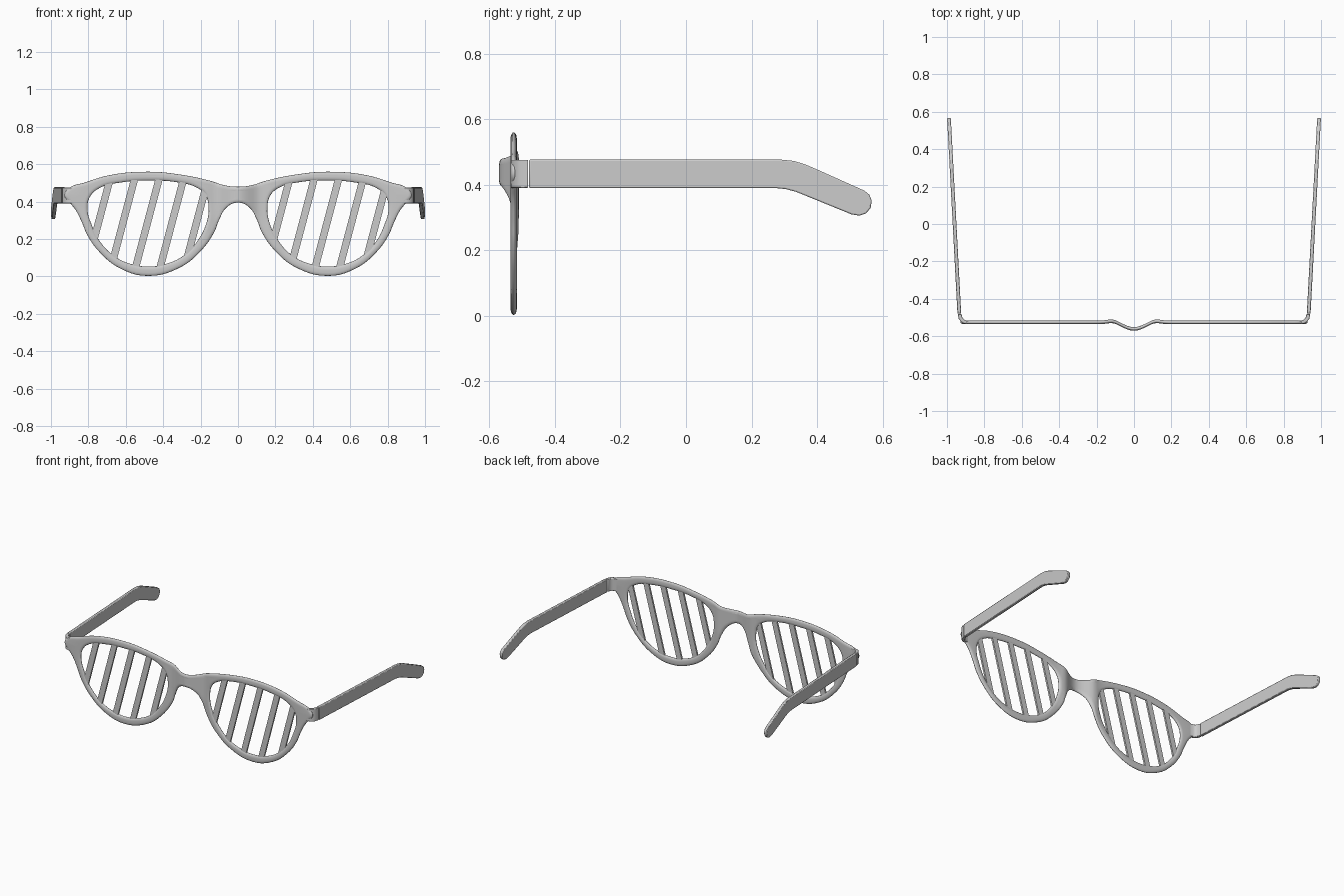
import bpy, bmesh, math
from mathutils import Vector

if "Cube" in bpy.data.objects:
    bpy.data.objects.remove(bpy.data.objects["Cube"])

Y0 = -0.526  # centre plane of the front

# Right half of the outer outline, bridge top to bridge bottom (x, z)
HALF = [(0.07, .487), (.15, .512), (.31, .545), (.48, .56), (.69, .541), (.82, .502),
        (.90, .475), (.928, .435), (.90, .395), (.868, .355), (.835, .29), (.805, .22),
        (.74, .13), (.63, .043), (.48, .003), (.31, .048), (.205, .13), (.128, .235),
        (.10, .305), (.06, .37)]
OUTER = [(0, .48)] + HALF + [(0, .395)] + [(-x, z) for x, z in reversed(HALF)]
# Right lens opening
HOLE = [(.475, .513), (.63, .502), (.74, .473), (.792, .425), (.805, .36), (.783, .278),
        (.74, .19), (.66, .108), (.58, .069), (.48, .053), (.39, .066), (.29, .112),
        (.217, .19), (.17, .283), (.157, .364), (.174, .435), (.22, .475), (.32, .503)]
HOLE_L = [(-x, z) for x, z in HOLE]


def select(ob):
    bpy.ops.object.select_all(action='DESELECT')
    ob.select_set(True)
    bpy.context.view_layer.objects.active = ob


def prism(name, pts, to3d, lo, hi, bevel=0.0, mirror=False):
    """Extrude a 2D outline between lo and hi; to3d maps (u, v, w) to space."""
    bm = bmesh.new()
    a = [bm.verts.new(to3d(u, v, lo)) for u, v in pts]
    b = [bm.verts.new(to3d(u, v, hi)) for u, v in pts]
    bm.faces.new(a)
    bm.faces.new(b[::-1])
    for i in range(len(pts)):
        j = (i + 1) % len(pts)
        bm.faces.new((a[j], a[i], b[i], b[j]))
    bmesh.ops.recalc_face_normals(bm, faces=bm.faces)
    me = bpy.data.meshes.new(name)
    bm.to_mesh(me)
    bm.free()
    ob = bpy.data.objects.new(name, me)
    bpy.context.collection.objects.link(ob)
    select(ob)
    bpy.ops.object.shade_smooth_by_angle(angle=math.radians(35))
    if bevel:
        m = ob.modifiers.new("Bevel", 'BEVEL')
        m.width, m.segments, m.limit_method = bevel, 2, 'ANGLE'
        m.angle_limit = math.radians(40)
    if mirror:
        ob.modifiers.new("Mirror", 'MIRROR')
    return ob


# Front frame: filled outline with two openings and soft rounded edges
cu = bpy.data.curves.new("front_frame", 'CURVE')
cu.dimensions, cu.fill_mode, cu.resolution_u = '2D', 'BOTH', 5
cu.bevel_depth, cu.offset, cu.bevel_resolution = 0.019, -0.019, 4
for pts in (OUTER, HOLE, HOLE_L):
    s = cu.splines.new('BEZIER')
    s.bezier_points.add(len(pts) - 1)
    s.use_cyclic_u = True
    for p, (x, z) in zip(s.bezier_points, pts):
        p.co = (x, z, 0)
        p.handle_left_type = p.handle_right_type = 'AUTO'
frame = bpy.data.objects.new("front_frame", cu)
bpy.context.collection.objects.link(frame)
select(frame)
bpy.ops.object.convert(target='MESH')
frame = bpy.context.view_layer.objects.active
bm = bmesh.new()
bm.from_mesh(frame.data)
for v in bm.verts:
    x, z, d = v.co
    v.co = (x, Y0 - d * 0.5, z)
bmesh.ops.remove_doubles(bm, verts=bm.verts, dist=1e-4)
for i in range(-8, 9):
    bmesh.ops.bisect_plane(bm, geom=bm.verts[:] + bm.edges[:] + bm.faces[:],
                           plane_co=(i * 0.02 + 0.0007, 0, 0), plane_no=(1, 0, 0))
# Bow the bridge forward
for v in bm.verts:
    x = abs(v.co.x)
    if x < 0.12:
        v.co.y -= 0.035 * (0.5 + 0.5 * math.cos(math.pi * x / 0.12))
    v.co.y += 0.006 * math.exp(-((x - 0.12) / 0.035) ** 2)
bmesh.ops.recalc_face_normals(bm, faces=bm.faces)
bm.to_mesh(frame.data)
bm.free()
select(frame)
bpy.ops.object.shade_smooth_by_angle(angle=math.radians(40))


# Slanted slats, clipped to each opening
def inside(x, z, poly):
    hit = False
    for (x1, z1), (x2, z2) in zip(poly, poly[1:] + poly[:1]):
        if (z1 > z) != (z2 > z) and x < x1 + (z - z1) * (x2 - x1) / (z2 - z1):
            hit = not hit
    return hit


def reach(xc, poly, step):
    z = 0.28
    while inside(xc + 0.265 * (z - 0.28), z, poly):
        z += step
    z += math.copysign(0.016, step)
    return (xc + 0.265 * (z - 0.28), z)


for side, poly, shift in (("left", HOLE_L, 0), ("right", HOLE, 0.96)):
    for k in range(5):
        xc = -0.748 + 0.131 * k + shift
        pts = [reach(xc - .02, poly, -.004), reach(xc + .02, poly, -.004),
               reach(xc + .02, poly, .004), reach(xc - .02, poly, .004)]
        prism(f"{side}_slat_{k + 1}", pts, lambda u, v, w: (u, w, v), Y0 - .006, Y0 + .006)

# Corner pieces turning back from the front to the arms
CORNER = [(.86, -.533), (.895, -.535), (.912, -.531), (.927, -.521), (.937, -.507), (.942, -.482),
          (.922, -.482), (.918, -.499), (.911, -.509), (.90, -.515), (.86, -.518)]
prism("corner_piece", CORNER, lambda u, v, w: (u, v, w), .391, .476, .003, True)

# Arms with drooping rounded tips, splayed slightly outward
ARM = [(-.479, .39), (.275, .39), (.305, .387), (.335, .379), (.365, .367), (.505, .31),
       (.53, .306), (.55, .313), (.564, .33), (.567, .352), (.56, .37), (.543, .383),
       (.40, .447), (.365, .462), (.33, .473), (.29, .477), (-.479, .477)]
prism("arm", ARM, lambda u, v, w: (w + 0.053 * (u + 0.479), u, v), .924, .944, .004, True)
